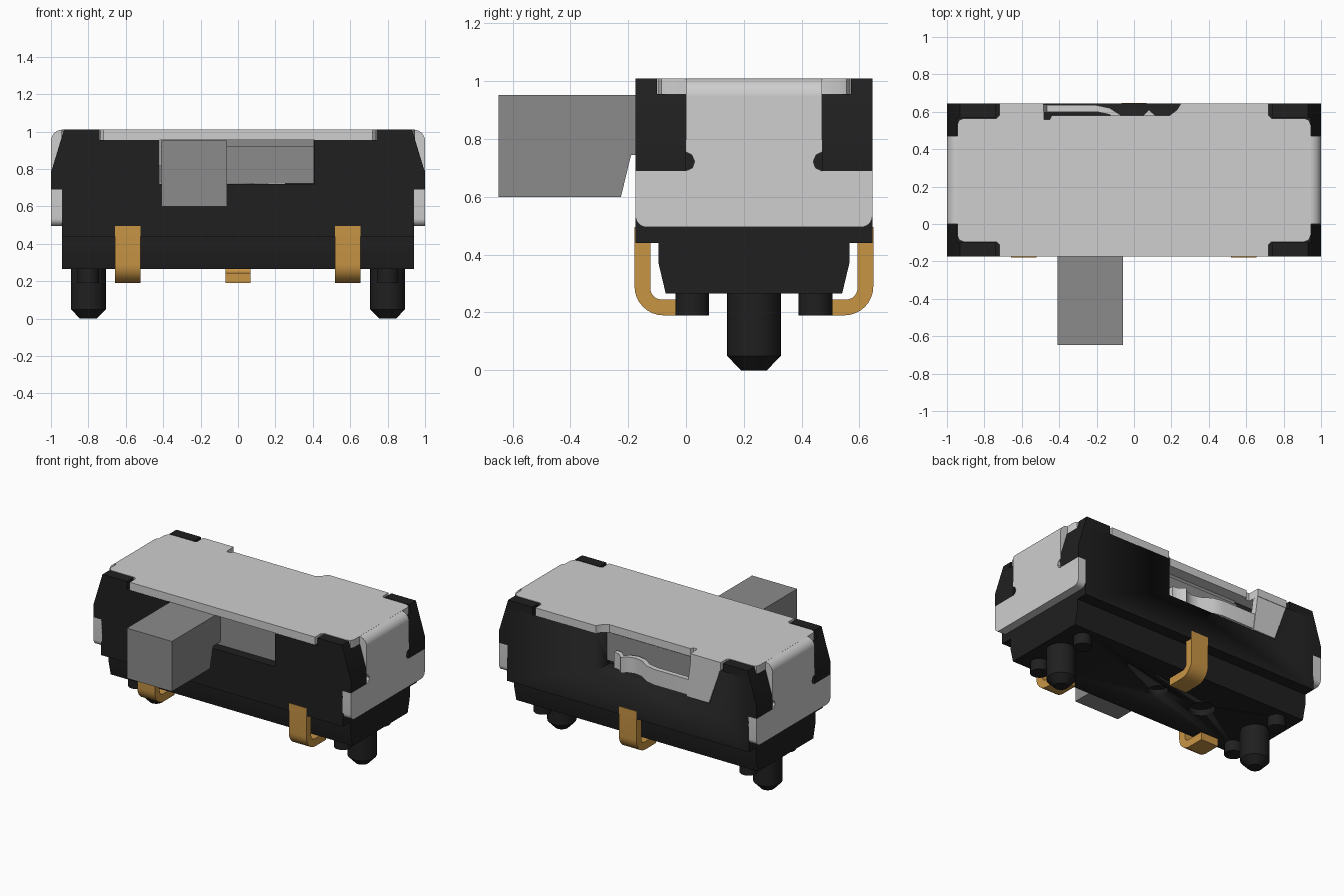
import bpy, bmesh, math
from mathutils import Vector

if "Cube" in bpy.data.objects:
    bpy.data.objects.remove(bpy.data.objects["Cube"])

MID = 0.47  # y mirrors as MID - y


def material(name, rgb):
    m = bpy.data.materials.new(name)
    m.diffuse_color = (*rgb, 1)
    m.use_nodes = True
    m.node_tree.nodes["Principled BSDF"].inputs["Base Color"].default_value = m.diffuse_color
    return m


BLACK = material("black plastic", (0.014, 0.014, 0.014))
SILVER = material("silver metal", (0.62, 0.62, 0.62))
GREY = material("grey plastic", (0.26, 0.26, 0.26))
GOLD = material("gold contact", (0.58, 0.30, 0.06))


def finish(bm, name, mat):
    bmesh.ops.recalc_face_normals(bm, faces=bm.faces)
    me = bpy.data.meshes.new(name)
    bm.to_mesh(me)
    bm.free()
    ob = bpy.data.objects.new(name, me)
    bpy.context.collection.objects.link(ob)
    me.materials.append(mat)
    bpy.ops.object.select_all(action='DESELECT')
    ob.select_set(True)
    bpy.context.view_layer.objects.active = ob
    bpy.ops.object.shade_smooth_by_angle(angle=math.radians(35))
    return ob


def prism(name, pts, axis, a, b, mat):
    """Extrude a 2D outline along an axis from a to b."""
    place = {'x': lambda p, t: (t, p[0], p[1]),
             'y': lambda p, t: (p[0], t, p[1]),
             'z': lambda p, t: (p[0], p[1], t)}[axis]
    bm = bmesh.new()
    f = bm.faces.new([bm.verts.new(place(p, a)) for p in pts])
    ext = bmesh.ops.extrude_face_region(bm, geom=[f])
    move = Vector(place((0, 0), b - a))
    bmesh.ops.translate(bm, vec=move,
                        verts=[v for v in ext['geom'] if isinstance(v, bmesh.types.BMVert)])
    return finish(bm, name, mat)


def rect(a, b, c, d):
    return [(a, c), (b, c), (b, d), (a, d)]


def arc(cx, cy, r, a0, a1, n=8):
    return [(cx + r * math.cos(math.radians(a0 + (a1 - a0) * i / n)),
             cy + r * math.sin(math.radians(a0 + (a1 - a0) * i / n))) for i in range(n + 1)]


def lathe(name, profile, x, y, mat, n=32):
    """Closed turned part from (radius, z) rings."""
    bm = bmesh.new()
    rings = [[bm.verts.new((x + r * math.cos(2 * math.pi * i / n),
                            y + r * math.sin(2 * math.pi * i / n), z)) for i in range(n)]
             for r, z in profile]
    for lo, hi in zip(rings, rings[1:]):
        for i in range(n):
            bm.faces.new((lo[i], lo[(i + 1) % n], hi[(i + 1) % n], hi[i]))
    bm.faces.new(rings[0])
    bm.faces.new(rings[-1])
    return finish(bm, name, mat)


def cut(ob, cutter):
    cutter.hide_render = True
    mod = ob.modifiers.new("cut", 'BOOLEAN')
    mod.operation, mod.solver, mod.object = 'DIFFERENCE', 'EXACT', cutter
    bpy.context.view_layer.objects.active = ob
    bpy.ops.object.modifier_apply(modifier=mod.name)
    bpy.data.objects.remove(cutter)


def flip_x(pts):
    return [(-u, v) for u, v in pts]


def flip_y(pts):
    return [(MID - u, v) for u, v in pts]


# housing with front slot, rear opening and underside dimples
side = [(-0.175, 0.955), (-0.175, 0.44), (-0.095, 0.44), (-0.095, 0.37), (-0.07, 0.265)]
body = prism("housing", side + flip_y(side)[::-1], 'x', -0.94, 0.94, BLACK)
cut(body, prism("slot_cutter", rect(-0.42, 0.41, 0.72, 1.1), 'y', -0.3, 0.5, BLACK))
cut(body, prism("rear_cutter", [(-0.73, 1.0), (-0.63, 0.69), (0.25, 0.69), (0.25, 1.0)],
                'y', 0.49, 0.8, BLACK))
for x, r in ((0, 0.065), (-0.36, 0.085)):
    cut(body, lathe("dimple_cutter", [(r, 0.1), (r, 0.31)], x, 0.235, BLACK))

# corner posts, each with a raised outer cap
lower_post = [(0.74, 0.69), (1.0, 0.69), (1.0, 0.78), (0.947, 0.955), (0.74, 0.955)]
post_cap = [(0.74, 0.955), (0.947, 0.955), (0.93, 1.01), (0.74, 1.01)]
for sx in (0, 1):
    for sy in (0, 1):
        for name, p, a, b in (("corner_post", lower_post, -0.175, 0.0),
                              ("post_cap", post_cap, -0.175, -0.1)):
            p = flip_x(p) if sx else p
            a, b = (MID - b, MID - a) if sy else (a, b)
            prism(name, p, 'y', a, b, BLACK)

# cover top plate with notched corners and rear recess
corner = [(0.72, -0.173), (0.72, -0.11), (0.735, -0.095), (0.91, -0.095),
          (0.935, -0.085), (0.945, -0.06), (0.945, 0.0)]
right = corner + [(x, MID - y) for x, y in corner[::-1]]
recess = [(0.25, 0.643), (0.23, 0.61), (0.19, 0.58), (-0.44, 0.58),
          (-0.45, 0.56), (-0.48, 0.56), (-0.485, 0.643)]
prism("cover_top", right + recess + flip_x(right)[::-1], 'z', 0.955, 1.01, SILVER)

# cover bends and side plates with relief notches
bend = arc(0.94, 0.95, 0.06, 90, 0) + [(0.94, 0.95)]
half = ([(0.0, 0.95), (0.0, 0.755), (0.02, 0.745), (0.03, 0.722), (0.022, 0.70), (0.0, 0.69),
         (-0.175, 0.69)] + arc(-0.135, 0.535, 0.04, 180, 270, 6))
plate = half + flip_y(half)[::-1]
for s in (1, -1):
    prism("cover_bend", bend if s > 0 else flip_x(bend), 'y', 0.0, MID, SILVER)
    prism("cover_side", plate, 'x', s * 0.935, s * 1.0, SILVER)

# rear tab of the cover and its detent spring arm
prism("cover_rear_tab", [(-0.72, 0.97), (-0.625, 0.70), (-0.45, 0.70), (-0.485, 0.97)],
      'y', 0.595, 0.64, SILVER)
path = [(-0.5, 0.635), (-0.2, 0.635), (-0.13, 0.62), (-0.06, 0.575), (0.0, 0.565),
        (0.05, 0.58), (0.08, 0.61), (0.12, 0.575), (0.16, 0.57)]
prism("spring_arm", path + [(x, y - 0.035) for x, y in path[::-1]], 'z', 0.71, 0.82, SILVER)

# slider plate and protruding knob
prism("slider_plate", rect(-0.415, 0.405, -0.11, 0.52), 'x', 0, 0.01, GREY).hide_render = True
bpy.data.objects.remove(bpy.data.objects["slider_plate"])
prism("slider_plate", rect(-0.415, 0.405, 0.722, 0.92), 'y', -0.11, 0.52, GREY)
prism("slider_ledge", rect(-0.415, 0.405, 0.92, 0.954), 'y', -0.09, 0.5, GREY)
prism("slider_knob", [(-0.648, 0.6), (-0.225, 0.6), (-0.19, 0.745), (-0.1, 0.745),
                      (-0.1, 0.952), (-0.648, 0.952)], 'x', -0.41, -0.06, GREY)

# bent terminals
hook = ([(-0.178, 0.495)] + arc(-0.078, 0.29, 0.1, 180, 270) + [(0.04, 0.19), (0.04, 0.245)]
        + arc(-0.085, 0.283, 0.038, 270, 180) + [(-0.123, 0.495)])
for name, x, p in (("front_terminal_left", -0.59, hook), ("front_terminal_right", 0.587, hook),
                   ("rear_terminal", 0.0, flip_y(hook))):
    prism(name, p, 'x', x - 0.068, x + 0.068, GOLD)

# locating pins and small standoff feet
for s in (1, -1):
    lathe("locating_pin", [(0.045, 0), (0.093, 0.05), (0.093, 0.3)], s * 0.8, 0.235, BLACK)
    for y in (0.022, MID - 0.022):
        lathe("standoff_foot", [(0.058, 0.19), (0.058, 0.3)], s * 0.8, y, BLACK, 16)
